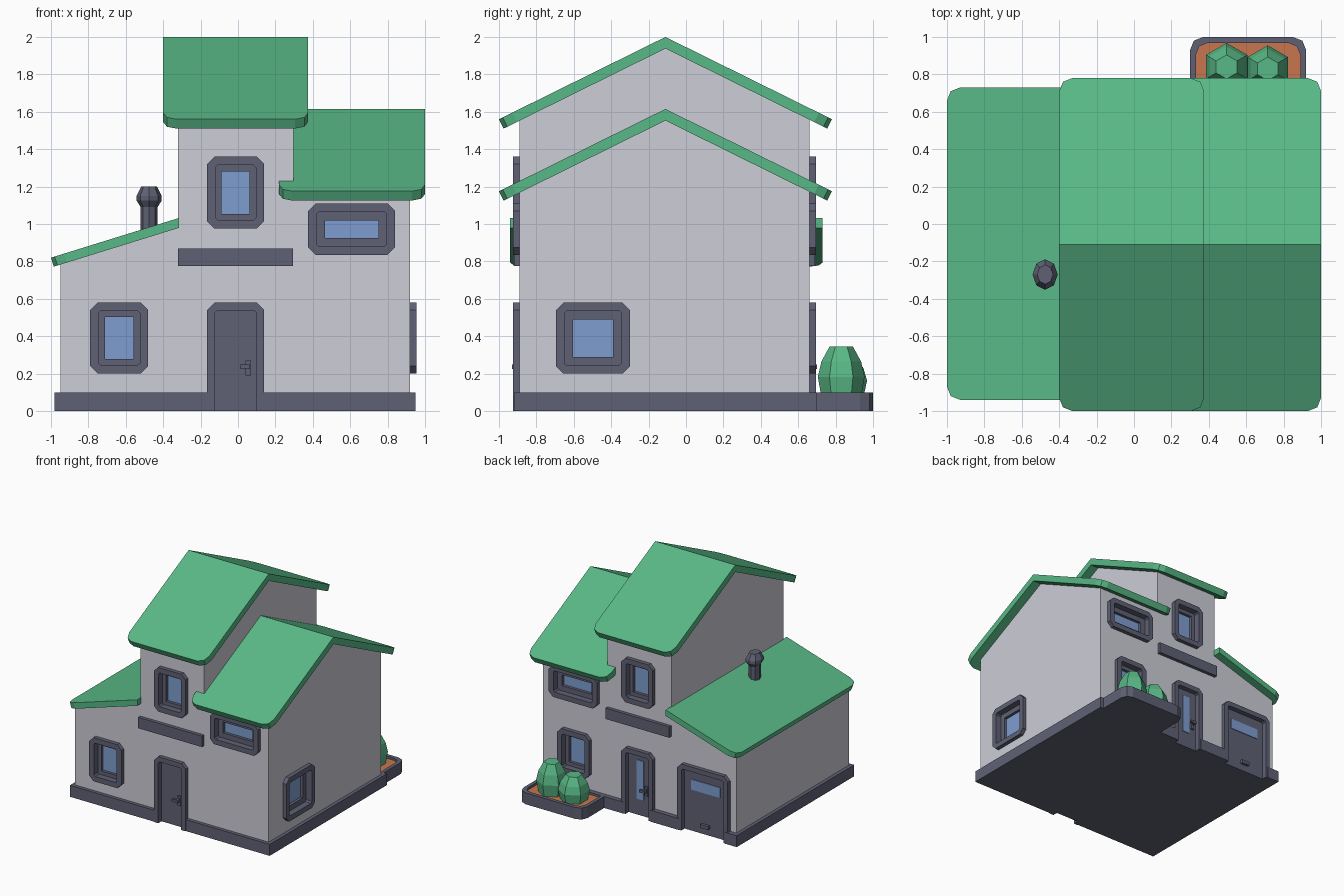
import bpy, bmesh, math
from mathutils import Vector

if "Cube" in bpy.data.objects:
    bpy.data.objects.remove(bpy.data.objects["Cube"])


def material(name, rgb):
    m = bpy.data.materials.new(name)
    m.diffuse_color = (*rgb, 1)
    m.use_nodes = True
    m.node_tree.nodes["Principled BSDF"].inputs["Base Color"].default_value = m.diffuse_color
    return m


WALL = material("pale_grey", (0.61, 0.61, 0.68))
GREEN = material("green", (0.098, 0.479, 0.238))
SLATE = material("slate", (0.115, 0.12, 0.175))
GLASS = material("blue_glass", (0.21, 0.34, 0.63))
SOIL = material("orange_soil", (0.578, 0.181, 0.08))

XL, XR, YF, YB = -0.95, 0.92, -0.89, 0.66     # wall planes
YR = -0.11                                    # ridge line

# map (u, z, outward depth) to world for each side of the house
SIDES = {
    "front": lambda u, z, d: (u, YF - d, z),
    "back": lambda u, z, d: (u, YB + d, z),
    "right": lambda u, z, d: (XR + d, u, z),
}
UP = lambda u, v, d: (u, v, d)
ALONG_X = lambda y, z, d: (d, y, z)
ALONG_Y = lambda x, z, d: (x, d, z)


def finish(name, bm, mat):
    bmesh.ops.remove_doubles(bm, verts=bm.verts, dist=1e-5)
    bmesh.ops.recalc_face_normals(bm, faces=bm.faces)
    me = bpy.data.meshes.new(name)
    bm.to_mesh(me)
    bm.free()
    me.materials.append(mat)
    ob = bpy.data.objects.new(name, me)
    bpy.context.collection.objects.link(ob)
    return ob


def add_slab(bm, a, b, skip_last=False):
    """Closed solid between two matching outlines."""
    va = [bm.verts.new(p) for p in a]
    vb = [bm.verts.new(p) for p in b]
    bm.faces.new(va)
    bm.faces.new(vb)
    n = len(a)
    for i in range(n - skip_last):
        j = (i + 1) % n
        bm.faces.new((va[i], va[j], vb[j], vb[i]))


def prism(name, pts, to_world, lo, hi, mat):
    bm = bmesh.new()
    add_slab(bm, [to_world(*p, lo) for p in pts], [to_world(*p, hi) for p in pts])
    return finish(name, bm, mat)


def rect(u0, u1, v0, v1):
    return [(u0, v0), (u0, v1), (u1, v1), (u1, v0)]


def octagon(u0, u1, v0, v1, c):
    return [(u0, v0 + c)] + arch(u0, u1, v0 + c, v1, c)[1:-1] + [(u1, v0 + c), (u1 - c, v0), (u0 + c, v0)]


def arch(u0, u1, v0, v1, c):
    return [(u0, v0), (u0, v1 - c), (u0 + c, v1), (u1 - c, v1), (u1, v1 - c), (u1, v0)]


def ring(name, outer, inner, to_world, lo, hi, mat, closed=True):
    bm = bmesh.new()
    loops = [[bm.verts.new(to_world(*p, d)) for p in pts]
             for pts, d in ((outer, lo), (outer, hi), (inner, hi), (inner, lo))]
    n = len(outer)
    for i in range(n if closed else n - 1):
        j = (i + 1) % n
        for k in range(4):
            a, b = loops[k], loops[(k + 1) % 4]
            bm.faces.new((a[i], a[j], b[j], b[i]))
    if not closed:
        for i in (0, n - 1):
            bm.faces.new([l[i] for l in loops])
    return finish(name, bm, mat)


cut_bm = bmesh.new()     # all wall recesses


def add_cut(side, r, lo, hi):
    f = SIDES[side]
    add_slab(cut_bm, [f(*p, lo) for p in r], [f(*p, hi) for p in r])


def window(side, name, u0, u1, z0, z1):
    f = SIDES[side]
    ins = lambda w: (u0 + w, u1 - w, z0 + w, z1 - w)
    name = f"{side}_{name}_window"
    ring(name + "_frame", octagon(*ins(0), 0.04), octagon(*ins(0.045), 0.012), f, -0.07, 0.035, SLATE)
    ring(name + "_sash", rect(*ins(0.04)), rect(*ins(0.09 if u1 - u0 > 0.35 else 0.078)), f, -0.07, -0.02, SLATE)
    prism(name + "_glass", rect(*ins(0.06)), f, -0.065, -0.045, GLASS)
    add_cut(side, rect(*ins(0.025)), -0.068, 0.1)


def door(side, name, u0, u1, z1):
    f = SIDES[side]
    name = f"{side}_{name}"
    w = 0.042
    ring(name + "_frame", arch(u0, u1, 0.0, z1, 0.04), arch(u0 + w, u1 - w, 0.0, z1 - w, 0.012),
         f, -0.05, 0.035, SLATE, closed=False)
    prism(name + "_panel", rect(u0 + 0.03, u1 - 0.03, 0.0, z1 - 0.03), f, -0.05, -0.01, SLATE)
    add_cut(side, rect(u0 + 0.025, u1 - 0.025, -0.1, z1 - 0.025), -0.045, 0.1)


def door_handle(side, u, s):
    f = SIDES[side]
    prism(side + "_handle_plate", rect(u - 0.015, u + 0.015, 0.19, 0.27), f, -0.02, 0.005, SLATE)
    prism(side + "_handle_stem", rect(u - 0.01, u + 0.01, 0.225, 0.25), f, 0.0, 0.04, SLATE)
    prism(side + "_handle_lever", rect(min(u, u - s * 0.045), max(u, u - s * 0.045), 0.227, 0.248),
          f, 0.022, 0.04, SLATE)


# windows, doors and trim bands on front and back
for side in ("front", "back"):
    window(side, "tower", -0.165, 0.14, 0.975, 1.36)
    window(side, "wing", 0.375, 0.84, 0.835, 1.11)
    door(side, "door", -0.165, 0.14, 0.58)
    prism(side + "_trim_band", rect(-0.32, 0.295, 0.775, 0.87), SIDES[side], -0.02, 0.03, SLATE)
window("front", "shed", -0.79, -0.48, 0.2, 0.58)
window("back", "lower", 0.45, 0.76, 0.2, 0.58)
window("right", "lower", -0.695, -0.30, 0.2, 0.58)
door_handle("front", 0.055, 1)
door_handle("back", -0.08, -1)
prism("back_door_glass", rect(-0.05, 0.02, 0.14, 0.48), SIDES["back"], -0.015, -0.004, GLASS)
door("back", "garage_door", -0.89, -0.40, 0.58)
prism("garage_glass", rect(-0.79, -0.51, 0.36, 0.45), SIDES["back"], -0.015, -0.004, GLASS)
prism("garage_handle", rect(-0.685, -0.61, 0.06, 0.09), SIDES["back"], -0.02, 0.015, SLATE)

# walls and base, with the recesses cut out
shed = [(XL, 0.05), (XL, 0.79), (-0.32, 0.985), (-0.32, 0.05)]
gable = lambda drop: [(YF, 0.05), (YF, 1.565 - drop), (YR, 1.95 - drop), (YB, 1.57 - drop), (YB, 0.05)]
solids = [
    prism("shed_walls", shed, ALONG_Y, YF, YB, WALL),
    prism("tower_walls", gable(0), ALONG_X, -0.32, 0.297, WALL),
    prism("wing_walls", gable(0.385), ALONG_X, 0.297, XR, WALL),
    prism("base", rect(-0.98, 0.95, -0.92, 0.70), UP, 0, 0.1, SLATE),
]
cutter = finish("recess_cutter", cut_bm, WALL)
cutter.hide_render = True
cutter.hide_viewport = True
cutter.display_type = 'WIRE'
for ob in solids:
    mod = ob.modifiers.new("recesses", 'BOOLEAN')
    mod.operation, mod.solver, mod.object = 'DIFFERENCE', 'EXACT', cutter

ROUND = [(0, 0.07), (0.02, 0.02), (0.07, 0)]    # clipped roof corner


# gabled roofs: one sloping half, mirrored over the ridge
def gable_roof(name, x0, x1, top):
    eave = [(x0 + a, -1 + b) for a, b in ROUND] + [(x1 - a, -1 + b) for a, b in reversed(ROUND)]
    half = [(x0, YR)] + eave + [(x1, YR)]
    zt = lambda y: top - 0.494 * (YR - y)
    upper = [Vector((x, y, zt(y))) for x, y in half]
    lower = [p + (Vector((0, 0, -0.062)) if abs(p.y - YR) < 1e-4 else Vector((0, 0.025, -0.05))) for p in upper]
    bm = bmesh.new()
    for s in (1, -1):
        flip = lambda pts: [(p.x, YR + s * (p.y - YR), p.z) for p in pts]
        add_slab(bm, flip(upper), flip(lower), skip_last=True)
    finish(name, bm, GREEN)


gable_roof("tower_roof", -0.40, 0.375, 2.0)
gable_roof("wing_roof", 0.22, 1.0, 1.615)

# lean-to roof over the shed
left = [(-1 + a, -0.94 + b) for b, a in ROUND] + [(-1 + a, 0.73 - b) for b, a in ROUND][::-1]
left = [(-0.315, -0.94)] + [(-1 + a, -0.94 + b) for a, b in reversed(ROUND)] + \
       [(-1 + a, 0.73 - b) for a, b in ROUND] + [(-0.315, 0.73)]
upper = [Vector((x, y, 0.82 + 0.31 * (x + 1))) for x, y in left]
bm = bmesh.new()
add_slab(bm, upper, [p + Vector((0.015 if p.x < -0.4 else 0, 0, -0.048 if p.x < -0.4 else -0.0527)) for p in upper])
finish("shed_roof", bm, GREEN)


# stacked rings for the flue and the bushes
def lathe(name, x, y, profile, sides, mat, turn=0.0, sy=1.0):
    bm = bmesh.new()
    loops = []
    for r, z in profile:
        angles = [turn + 2 * math.pi * i / sides for i in range(sides)]
        loops.append([bm.verts.new((x + r * math.cos(a), y + sy * r * math.sin(a), z)) for a in angles])
    for a, b in zip(loops, loops[1:]):
        for i in range(sides):
            j = (i + 1) % sides
            bm.faces.new((a[i], a[j], b[j], b[i]))
    bm.faces.new(loops[0])
    bm.faces.new(loops[-1])
    return finish(name, bm, mat)


lathe("flue", -0.475, -0.27, [(0.045, 0.9), (0.045, 1.09), (0.067, 1.125), (0.067, 1.15), (0.042, 1.2)],
      8, SLATE, math.pi / 8 * 0, 1.22)

# planter with soil and two bushes
outer = [(0.30, 0.68)] + [(0.30 + a, 1 - b) for a, b in ROUND] + [(0.92 - a, 1 - b) for a, b in reversed(ROUND)] + [(0.92, 0.68)]
inner = [(0.61 + (x - 0.61) * 0.90, 0.68 + (y - 0.68) * 0.90) for x, y in outer]
ring("planter_rim", outer, inner, UP, 0, 0.1, SLATE, closed=False)
prism("planter_floor", inner, UP, 0, 0.06, SLATE)
prism("planter_soil", inner, UP, 0.05, 0.08, SOIL)
prof = [(0.85, 0.0), (1.0, 0.4), (0.85, 0.7), (0.5, 1.0)]
for name, x, y, r, h in (("tall_bush", 0.715, 0.83, 0.125, 0.27), ("short_bush", 0.495, 0.84, 0.128, 0.22)):
    lathe(name, x, y, [(r * k, 0.075 + h * t) for k, t in prof], 6, GREEN, math.pi / 6)
